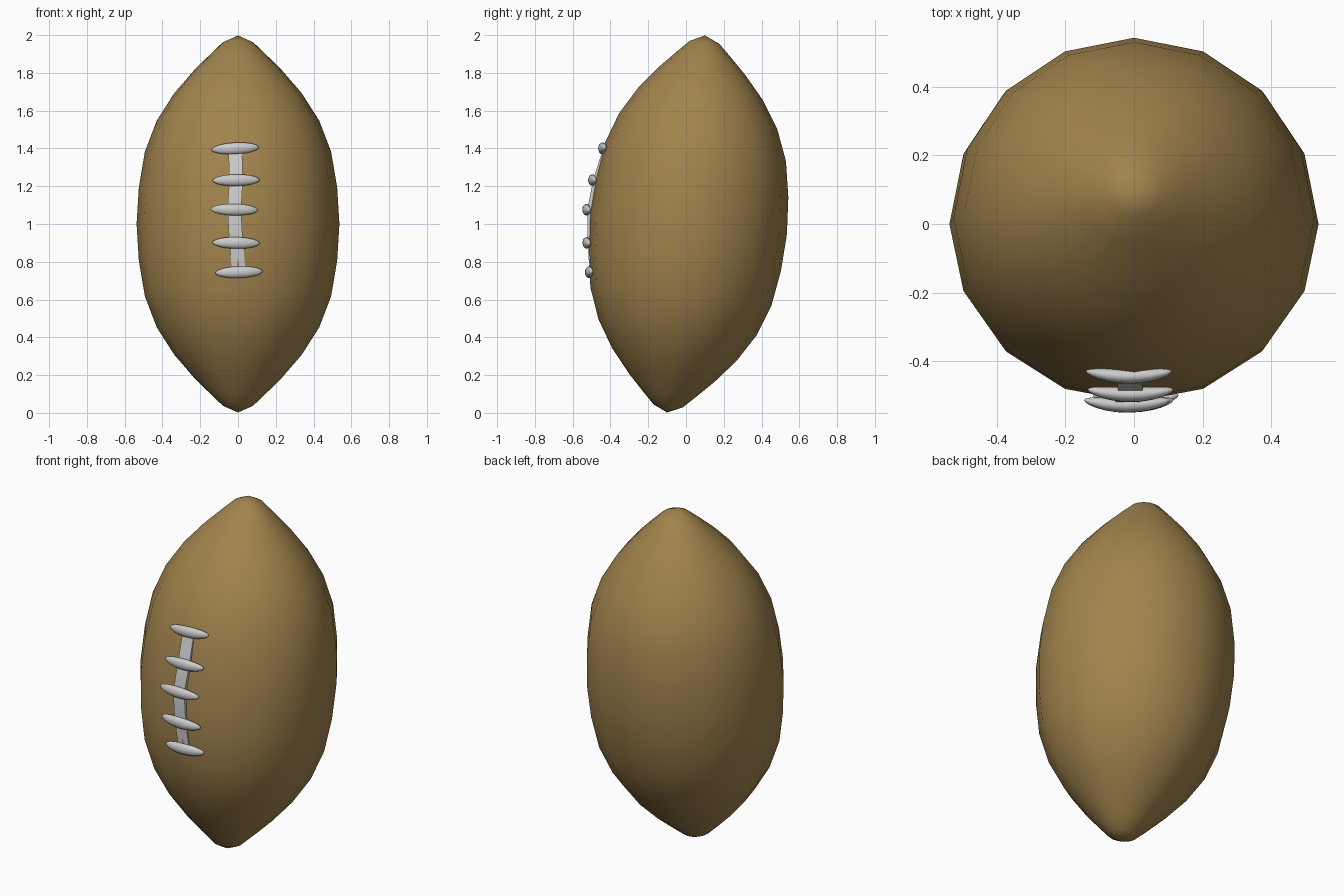
import bpy, bmesh, math
from mathutils import Vector, Matrix

if "Cube" in bpy.data.objects:
    bpy.data.objects.remove(bpy.data.objects["Cube"])

TILT = math.atan(0.1)
SEG = 16


def add_object(name, bm, angle=60):
    bmesh.ops.recalc_face_normals(bm, faces=bm.faces)
    mesh = bpy.data.meshes.new(name)
    bm.to_mesh(mesh)
    bm.free()
    ob = bpy.data.objects.new(name, mesh)
    bpy.context.collection.objects.link(ob)
    bpy.ops.object.select_all(action='DESELECT')
    ob.select_set(True)
    bpy.context.view_layer.objects.active = ob
    bpy.ops.object.shade_smooth_by_angle(angle=math.radians(angle))
    return ob


leather = bpy.data.materials.new("leather")
leather.diffuse_color = (0.36, 0.23, 0.075, 1)
leather.use_nodes = True
leather.node_tree.nodes["Principled BSDF"].inputs["Base Color"].default_value = leather.diffuse_color

# Ball: pointed profile spun round a leaning axis, front slightly flattened
half = [(0.08, 0.967), (0.15, 0.9), (0.235, 0.815), (0.338, 0.695),
        (0.43, 0.55), (0.493, 0.385), (0.525, 0.195)]
profile = half + [(0.537, 0)] + [(r, -h) for r, h in reversed(half)]
bm = bmesh.new()
rings = []
for r, h in profile:
    ring = []
    for i in range(SEG):
        a = 2 * math.pi * i / SEG
        x, y = r * math.cos(a), r * math.sin(a)
        y += 0.025 * max(0, -y) / 0.537
        ring.append(bm.verts.new((x, y, h)))
    rings.append(ring)
for a, b in zip(rings, rings[1:]):
    for i in range(SEG):
        j = (i + 1) % SEG
        bm.faces.new((a[i], a[j], b[j], b[i]))
for ring, h in ((rings[0], 1.003), (rings[-1], -1.003)):
    tip = bm.verts.new((0, 0, h))
    for i in range(SEG):
        bm.faces.new((ring[i], ring[(i + 1) % SEG], tip))
bm.transform(Matrix.Translation((0, 0, 1)) @ Matrix.Rotation(-TILT, 4, 'X'))
ball = add_object("ball", bm, 80)
ball.data.materials.append(leather)

# Cross laces: slightly bent ellipsoids (x, y, z, roll in degrees)
laces = [(-0.015, -0.443, 1.40, 3), (-0.01, -0.496, 1.232, 1),
         (-0.02, -0.527, 1.076, -1), (-0.01, -0.526, 0.9, -1),
         (0.005, -0.513, 0.745, 2)]
for n, (x, y, z, roll) in enumerate(laces):
    bm = bmesh.new()
    bmesh.ops.create_uvsphere(bm, u_segments=16, v_segments=12, radius=1)
    bm.transform(Matrix.Rotation(math.pi / 2, 4, 'Y'))
    for v in bm.verts:
        v.co = Vector((v.co.x * 0.125, v.co.y * 0.022, v.co.z * 0.031))
        v.co.y += 0.9 * v.co.x ** 2
    bm.transform(Matrix.Translation((x, y, z)) @
                 Matrix.Rotation(-math.radians(roll), 4, 'Y'))
    add_object(f"cross_lace_{n + 1}", bm)

# Long lace: flat strip running under the cross laces
bm = bmesh.new()
sections = []
for x, y, z, roll in laces:
    sections.append([bm.verts.new((x + dx, y + dy, z)) for dx, dy in
                     ((-0.036, 0.004), (0.036, 0.004), (0.036, 0.045), (-0.036, 0.045))])
for a, b in zip(sections, sections[1:]):
    for i in range(4):
        j = (i + 1) % 4
        bm.faces.new((a[i], a[j], b[j], b[i]))
bm.faces.new(sections[0])
bm.faces.new(sections[-1])
add_object("long_lace", bm, 40)
